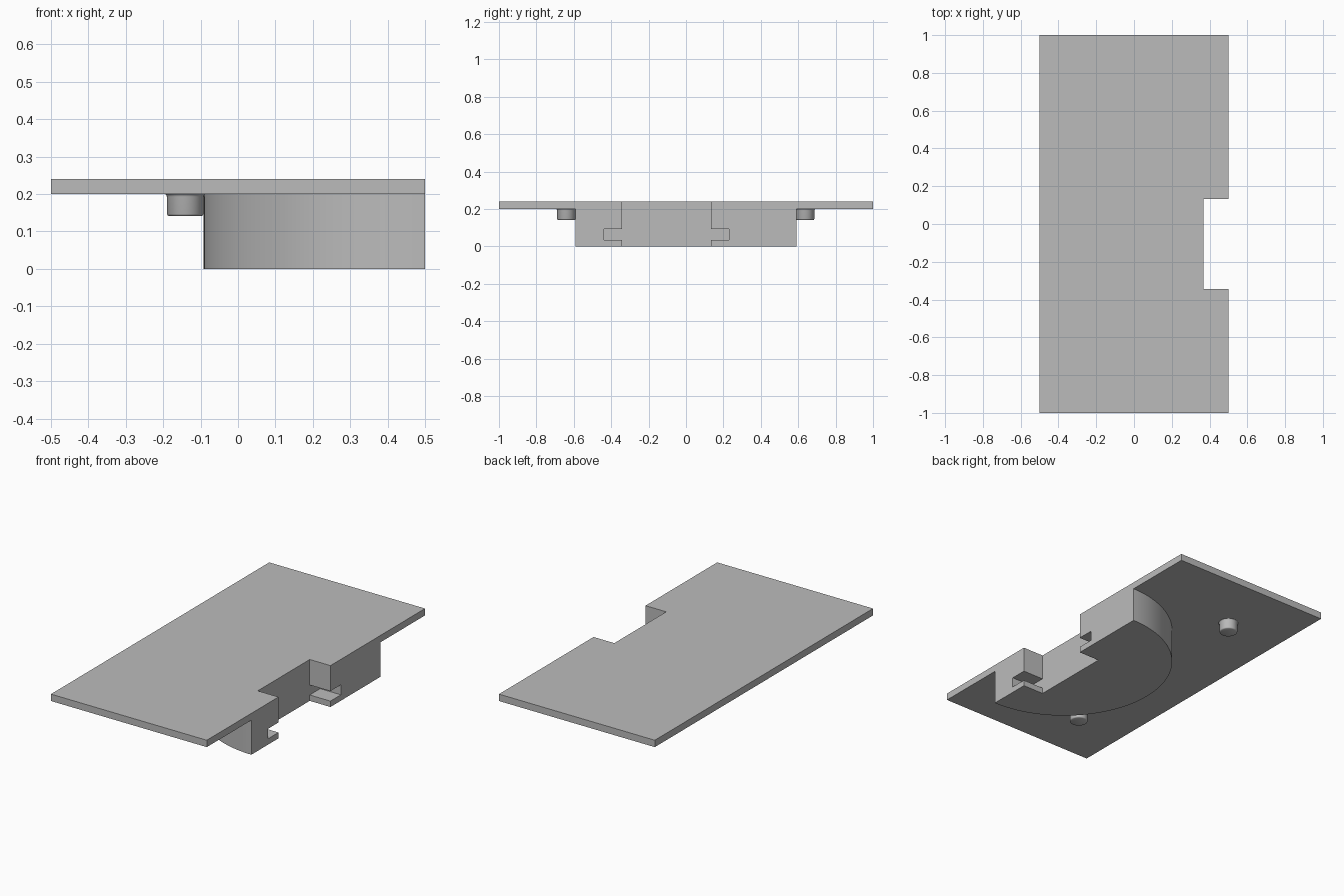
import bpy, bmesh, math
from mathutils import Vector

old = bpy.data.objects.get("Cube")
if old:
    bpy.data.objects.remove(old, do_unlink=True)

grey = bpy.data.materials.new("plain grey")
grey.use_nodes = True
colour = (0.5, 0.5, 0.5, 1)
grey.diffuse_color = colour
grey.node_tree.nodes["Principled BSDF"].inputs["Base Color"].default_value = colour


def finish(name, bm):
    bmesh.ops.recalc_face_normals(bm, faces=bm.faces)
    mesh = bpy.data.meshes.new(name)
    bm.to_mesh(mesh)
    bm.free()
    mesh.materials.append(grey)
    obj = bpy.data.objects.new(name, mesh)
    bpy.context.collection.objects.link(obj)
    return obj


def prism(name, points, offset):
    """Extrude a closed outline along an offset."""
    bm = bmesh.new()
    face = bm.faces.new([bm.verts.new(p) for p in points])
    grown = bmesh.ops.extrude_face_region(bm, geom=[face], use_keep_orig=True)
    verts = [g for g in grown["geom"] if isinstance(g, bmesh.types.BMVert)]
    bmesh.ops.translate(bm, verts=verts, vec=Vector(offset))
    return finish(name, bm)


def slab(name, x0, x1, y0, y1, z0, z1):
    outline = [(x0, y0, z0), (x1, y0, z0), (x1, y1, z0), (x0, y1, z0)]
    return prism(name, outline, (0, 0, z1 - z0))


def select(obj):
    bpy.ops.object.select_all(action="DESELECT")
    obj.select_set(True)
    bpy.context.view_layer.objects.active = obj


def combine(target, tool, operation):
    select(target)
    mod = target.modifiers.new("combine", "BOOLEAN")
    mod.operation, mod.solver, mod.object = operation, "EXACT", tool
    bpy.ops.object.modifier_apply(modifier=mod.name)
    bpy.data.objects.remove(tool, do_unlink=True)


# Plate, left long at the open edge until it is trimmed
base = slab("mounting_plate", -0.5, 1.3, -1, 1, 0.2, 0.24)

# Round housing under the plate
R, SIDES = 0.592, 128
ring = [(0.5 + R * math.cos(2 * math.pi * i / SIDES),
         R * math.sin(2 * math.pi * i / SIDES), 0) for i in range(SIDES)]
combine(base, prism("housing", ring, (0, 0, 0.22)), "UNION")

# Flat open edge
combine(base, slab("edge_trim", 0.5, 1.5, -1.2, 1.2, -0.1, 0.4), "DIFFERENCE")

# Notch with side grooves, cut into the open edge
MID, NARROW, WIDE, LOW, HIGH = -0.105, 0.238, 0.334, 0.034, 0.092
half = [(NARROW, -0.1), (NARROW, LOW), (WIDE, LOW),
        (WIDE, HIGH), (NARROW, HIGH), (NARROW, 0.4)]
outline = [(0.367, MID + y, z) for y, z in half]
outline += [(0.367, MID - y, z) for y, z in reversed(half)]
combine(base, prism("notch_cutter", outline, (0.3, 0, 0)), "DIFFERENCE")

select(base)
bpy.ops.object.shade_smooth_by_angle(angle=math.radians(30))

# Locating pins with a softened tip and a small flare at the plate
profile = [(0, 0.141), (0.043, 0.141), (0.047, 0.143), (0.049, 0.147),
           (0.049, 0.193), (0.051, 0.198), (0.054, 0.2), (0, 0.2)]
for name, y in (("front_pin", -0.64), ("back_pin", 0.637)):
    bm = bmesh.new()
    verts = [bm.verts.new((r, 0, z)) for r, z in profile]
    edges = [bm.edges.new(pair) for pair in zip(verts, verts[1:])]
    bmesh.ops.spin(bm, geom=verts + edges, cent=(0, 0, 0), axis=(0, 0, 1),
                   angle=2 * math.pi, steps=40)
    bmesh.ops.remove_doubles(bm, verts=bm.verts, dist=0.0001)
    pin = finish(name, bm)
    pin.location = (-0.141, y, 0)
    select(pin)
    bpy.ops.object.shade_smooth_by_angle(angle=math.radians(40))
